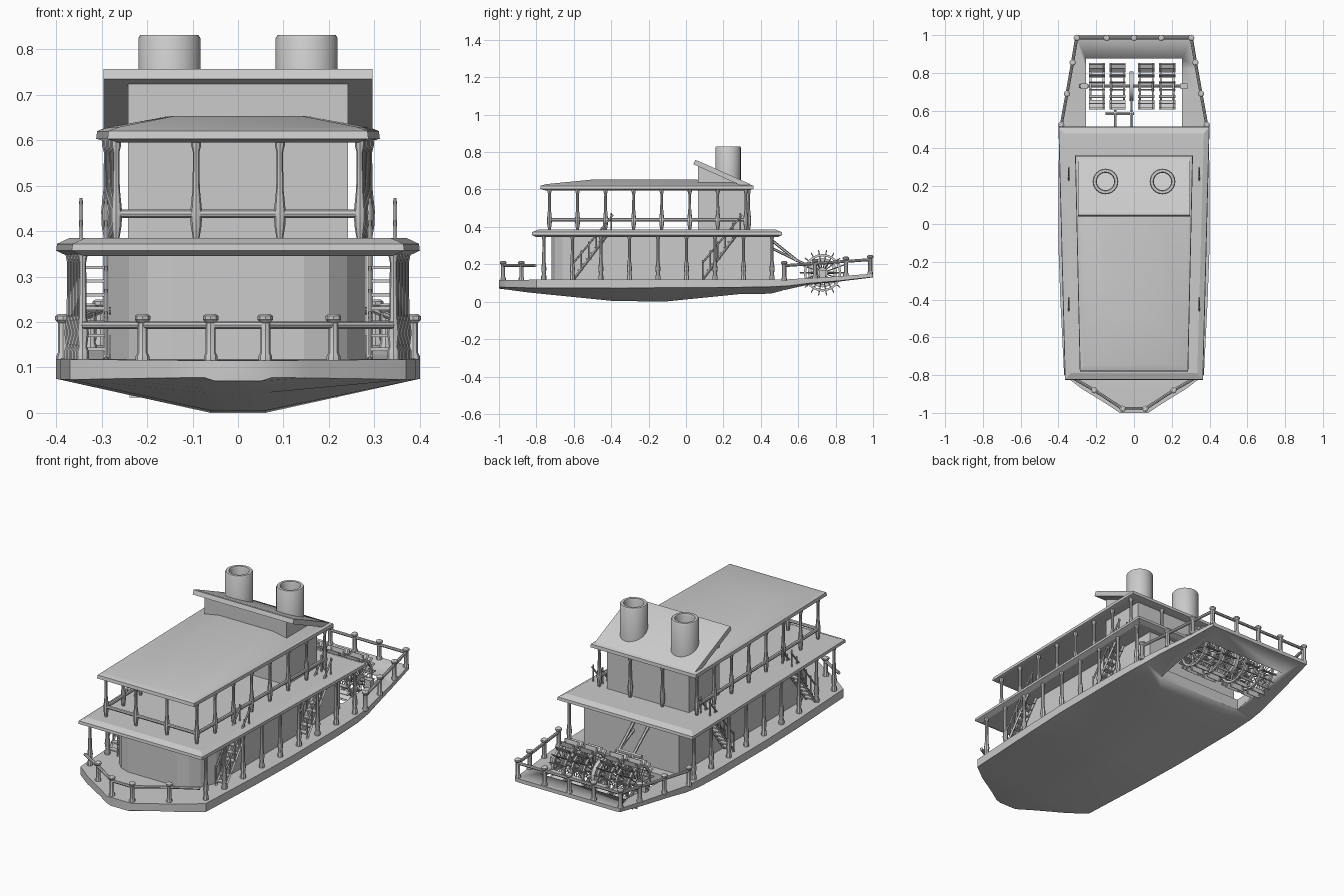
import bpy, bmesh, math
from mathutils import Vector, Matrix

if "Cube" in bpy.data.objects:
    bpy.data.objects.remove(bpy.data.objects["Cube"])


def finish(name, bm, angle=35):
    bmesh.ops.recalc_face_normals(bm, faces=bm.faces[:])
    me = bpy.data.meshes.new(name)
    bm.to_mesh(me)
    bm.free()
    ob = bpy.data.objects.new(name, me)
    bpy.context.collection.objects.link(ob)
    bpy.ops.object.select_all(action='DESELECT')
    ob.select_set(True)
    bpy.context.view_layer.objects.active = ob
    bpy.ops.object.shade_smooth_by_angle(angle=math.radians(angle))
    return ob


def loft(bm, rings, closed=False):
    """Skin a list of equal-length point rings; cap the ends unless closed."""
    vs = [[bm.verts.new(p) for p in r] for r in rings]
    n = len(vs[0])
    pairs = list(zip(vs, vs[1:])) + ([(vs[-1], vs[0])] if closed else [])
    for a, b in pairs:
        for i in range(n):
            j = (i + 1) % n
            bm.faces.new((a[i], a[j], b[j], b[i]))
    if not closed:
        bm.faces.new(vs[0])
        bm.faces.new(vs[-1])


def circle(c, r, n, axis='z'):
    out = []
    for i in range(n):
        a = 2 * math.pi * i / n
        u, v = r * math.cos(a), r * math.sin(a)
        out.append(Vector(c) + (Vector((u, v, 0)) if axis == 'z' else Vector((0, u, v))))
    return out


def lathe(bm, x, y, z, prof, n=8, closed=False):
    loft(bm, [circle((x, y, z + h), r, n) for r, h in prof], closed)


def tube(bm, p, q, r, n=6):
    p, q = Vector(p), Vector(q)
    d = q - p
    m = Matrix.Translation((p + q) / 2) @ d.to_track_quat('Z', 'Y').to_matrix().to_4x4()
    bmesh.ops.create_cone(bm, cap_ends=True, segments=n, radius1=r, radius2=r, depth=d.length, matrix=m)


def box(bm, c, s, rot=Matrix()):
    bmesh.ops.create_cube(bm, size=1, matrix=Matrix.Translation(c) @ rot @ Matrix.Diagonal((*s, 1)))


def band(bm, x, w, r0, r1, n=24):
    """Flat wheel rim around the x axis."""
    loft(bm, [circle((x + dx, WY, WZ), r, n, 'x') for dx, r in
              ((-w, r0), (w, r0), (w, r1), (-w, r1))], True)


# hull: cross-sections (y, half width, keel half width, keel z, chine z, deck z)
bm = bmesh.new()
stations = [(-1, .075, .05, .07, .078, .115), (-.95, .15, .06, .064, .077, .116),
            (-.87, .28, .07, .053, .075, .117), (-.8, .37, .07, .045, .073, .118),
            (-.4, .39, .06, .005, .073, .118), (-.12, .4, .06, 0, .075, .118),
            (.28, .4, .1, .04, .077, .118), (.45, .395, .2, .043, .08, .118),
            (.55, .385, .27, .068, .085, .12), (.65, .37, .29, .09, .098, .126),
            (.82, .34, .29, .108, .112, .136), (1, .31, .28, .13, .132, .15)]
loft(bm, [[(-w, y, zd), (-w, y, ze), (-k, y, zk), (k, y, zk), (w, y, ze), (w, y, zd)]
          for y, w, k, zk, ze, zd in stations])
hull = finish("hull", bm)
# opening for the paddle wheels
bm = bmesh.new()
box(bm, (0, .695, .1), (.51, .36, .4))
cutter = finish("wheel_well_cutter", bm)
cutter.hide_render = True
cutter.hide_viewport = False
mod = hull.modifiers.new("wheel_well", 'BOOLEAN')
mod.operation, mod.solver, mod.object = 'DIFFERENCE', 'EXACT', cutter
bpy.context.view_layer.objects.active = hull
bpy.ops.object.modifier_apply(modifier=mod.name)
bpy.data.objects.remove(cutter)

# lower cabin with a faceted front
bm = bmesh.new()
half = [(.28, .46), (.28, -.58), (.24, -.66), (.2, -.70), (.145, -.72)]
plan = half + [(-x, y) for x, y in reversed(half)]
loft(bm, [[(x, y, z) for x, y in plan] for z in (.11, .36)])
finish("lower_cabin", bm, 15)


# tapered deck and roof slabs
def slab(name, rings):
    bm = bmesh.new()
    loft(bm, [[(-wf, y0, z), (wf, y0, z), (wb, y1, z), (-wb, y1, z)] for wf, wb, y0, y1, z in rings])
    finish(name, bm, 20)


slab("upper_deck", [(.34, .375, -.80, .49, .345), (.366, .40, -.825, .515, .357),
                    (.364, .398, -.823, .513, .372), (.335, .37, -.79, .48, .385)])
slab("canopy_roof", [(.265, .285, -.75, .33, .595), (.287, .312, -.78, .362, .603),
                     (.285, .31, -.777, .36, .62), (.262, .287, -.745, .335, .629),
                     (.14, .15, -.5, .05, .653)])


# wheelhouse walls and its slanted roof, extruded across x
def extrude_x(name, prof, w):
    bm = bmesh.new()
    loft(bm, [[(x, y, z) for y, z in prof] for x in (-w, w)])
    finish(name, bm, 25)


extrude_x("wheelhouse", [(.065, .38), (.32, .38), (.32, .625), (.065, .735)], .242)
extrude_x("wheelhouse_roof", [(.04, .735), (.048, .757), (.065, .753), (.34, .63), (.357, .616),
                              (.345, .603), (.33, .605)], .296)

# hollow funnels
for s, side in ((-1, "left"), (1, "right")):
    bm = bmesh.new()
    lathe(bm, s * .151, .225, 0, [(.068, .61), (.068, .825), (.064, .831), (.05, .831), (.046, .82), (.046, .62)], 24, True)
    finish(side + "_funnel", bm)

# posts between the decks
low_post = [(.014, 0), (.014, .02), (.01, .03), (.014, .06), (.009, .1), (.008, .215), (.012, .235)]
up_post = [(.007, 0), (.012, .03), (.013, .06), (.008, .11), (.007, .19), (.011, .205), (.011, .22)]
bm = bmesh.new()
for i in range(9):
    y = -.76 + i * .1525
    for s in (-1, 1):
        lathe(bm, s * (.342 + .026 * i / 8), y, .116, low_post)
finish("lower_posts", bm)
bm = bmesh.new()
for i in range(8):
    y = -.73 + i * .15
    for s in (-1, 1):
        lathe(bm, s * (.268 + .02 * i / 7), y, .383, up_post)
for s in (-1, 1):
    lathe(bm, s * .092, -.73, .383, up_post)
    lathe(bm, s * .095, .335, .383, up_post)
finish("upper_posts", bm)
bm = bmesh.new()
tube(bm, (-.268, -.73, .438), (.268, -.73, .438), .009, 8)
for s in (-1, 1):
    tube(bm, (s * .268, -.73, .438), (s * .288, .32, .438), .009, 8)
finish("upper_rails", bm)

# bow and stern railings
rail_post = [(.015, 0), (.015, .012), (.011, .02), (.011, .085), (.017, .092), (.017, .1), (.01, .105)]
bow = [(.34, -.805), (.21, -.88), (.06, -.978)]
stern = [(.385, .525), (.355, .69), (.325, .855), (.303, .985), (.145, .985), (0, .985)]


def railing(name, pts, base, skip_ends):
    bm = bmesh.new()
    path = pts + [(-x, y) for x, y in reversed(pts) if x]
    for i, (x, y) in enumerate(path):
        if not (skip_ends and i in (0, len(path) - 1)):
            lathe(bm, x, y, base(y) - .004, rail_post)
    for a, b in zip(path, path[1:]):
        tube(bm, (*a, base(a[1]) + .076), (*b, base(b[1]) + .076), .008, 8)
    finish(name, bm)


railing("bow_railing", bow, lambda y: .117, True)
railing("stern_railing", stern, lambda y: .115 + .035 * (y - .5) / .5, False)

# side stairs, two on each side
for y0, place in ((-.6, "front"), (.09, "rear")):
    for s, side in ((-1, "left"), (1, "right")):
        bm = bmesh.new()
        for x in (.29, .345):
            tube(bm, (s * x, y0, .12), (s * x, y0 + .19, .37), .007, 4)
            tube(bm, (s * x, y0, .21), (s * x, y0 + .21, .465), .005)
            for i in range(6):
                y, z = y0 + .04 * i, .118 + .05 * i
                tube(bm, (s * x, y, z), (s * x, y, z + .105), .004)
        for i in range(8):
            box(bm, (s * .3175, y0 + .012 + .0225 * i, .14 + .03 * i), (.056, .028, .007))
        finish(f"{side}_{place}_stairs", bm)

# paddle wheels
WY, WZ = .73, .155
for k, xc in enumerate((-.196, -.087, .065, .176)):
    bm = bmesh.new()
    for dx in (-.034, .034):
        band(bm, xc + dx, .005, .088, .1)
        band(bm, xc + dx, .006, .006, .028, 12)
        for i in range(18):
            a = math.tau * i / 18
            d = Vector((0, math.cos(a), math.sin(a)))
            c = Vector((xc + dx, WY, WZ))
            tube(bm, c + d * .02, c + d * .12, .003, 4)
    for i in range(18):
        a = math.tau * i / 18
        box(bm, (xc, WY + .11 * math.cos(a), WZ + .11 * math.sin(a)), (.085, .026, .004), Matrix.Rotation(a, 4, 'X'))
    finish(f"paddle_wheel_{k + 1}", bm)

# axle, drive wheel and drive arms
bm = bmesh.new()
tube(bm, (-.29, WY, WZ), (.28, WY, WZ), .009, 10)
for s in (-1, 1):
    box(bm, (s * .265, WY, .145), (.035, .03, .05))
finish("axle", bm)
bm = bmesh.new()
band(bm, -.013, .01, .06, .078)
for i in range(6):
    a = math.tau * i / 6
    tube(bm, (-.013, WY, WZ), (-.013, WY + .07 * math.cos(a), WZ + .07 * math.sin(a)), .006)
finish("drive_wheel", bm)
bm = bmesh.new()
for x in (-.1, -.013):
    tube(bm, (x, .45, .335), (x, .6, .215), .008)
tube(bm, (-.013, .45, .29), (-.013, WY, WZ), .007)
tube(bm, (-.15, .585, .225), (0, .585, .225), .01)
finish("drive_arms", bm)
